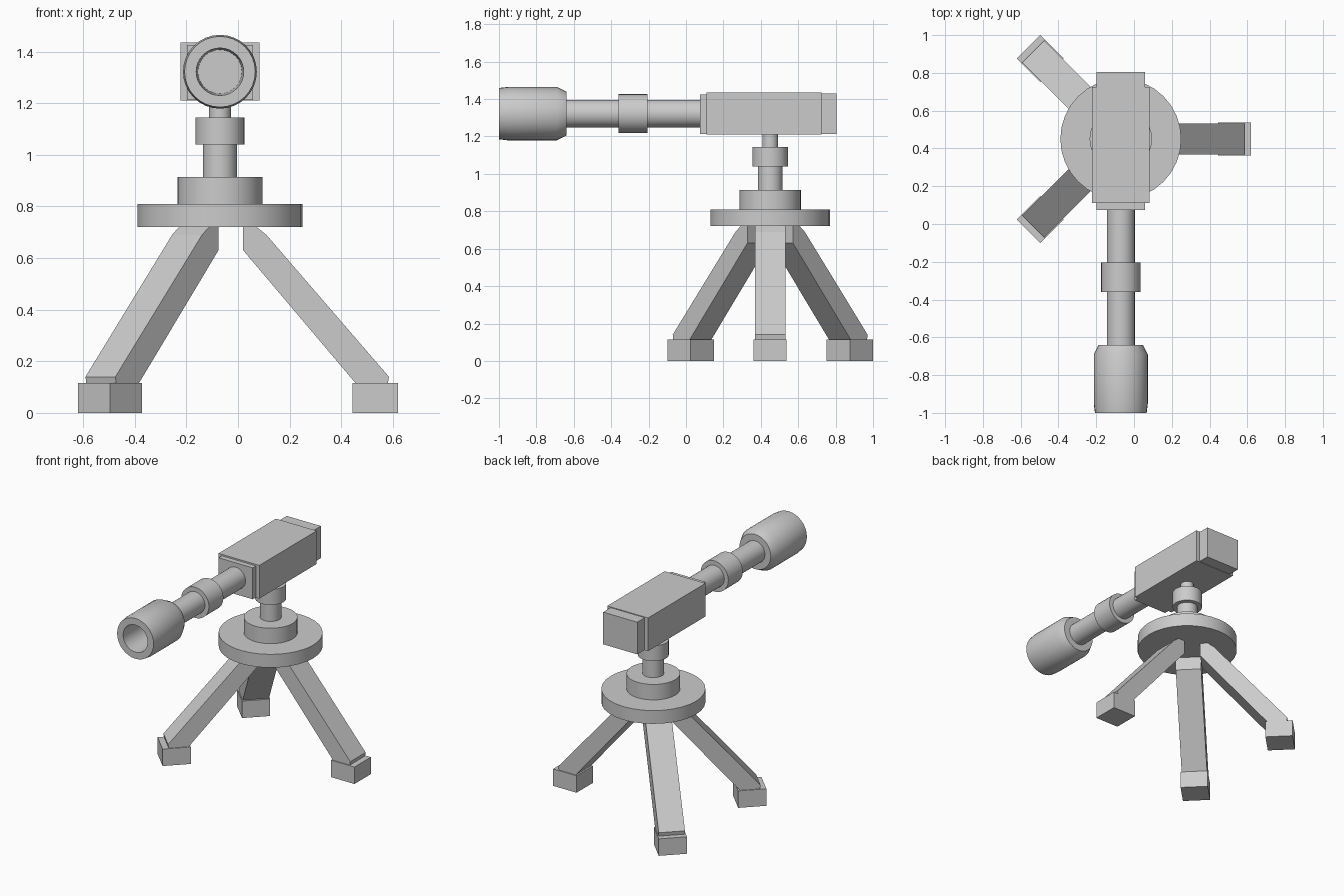
import bpy, bmesh
from math import radians, cos, sin, pi
from mathutils import Matrix, Vector

if "Cube" in bpy.data.objects:
    bpy.data.objects.remove(bpy.data.objects["Cube"])

CX, CY, BZ = -0.07, 0.45, 1.322   # pivot axis and barrel height


def finish(name, bm, smooth=False):
    bmesh.ops.recalc_face_normals(bm, faces=bm.faces)
    me = bpy.data.meshes.new(name)
    bm.to_mesh(me)
    bm.free()
    ob = bpy.data.objects.new(name, me)
    bpy.context.collection.objects.link(ob)
    if smooth:
        bpy.ops.object.select_all(action='DESELECT')
        ob.select_set(True)
        bpy.context.view_layer.objects.active = ob
        bpy.ops.object.shade_smooth_by_angle(angle=radians(30))
    return ob


def box(name, lo, hi, matrix=Matrix()):
    lo, hi = Vector(lo), Vector(hi)
    bm = bmesh.new()
    bmesh.ops.create_cube(bm, size=1)
    for v in bm.verts:
        v.co = matrix @ ((lo + hi) / 2 + Vector(a * b for a, b in zip(v.co, hi - lo)))
    return finish(name, bm)


def lathe(name, profile, matrix, n=32):
    """Revolve (radius, height) points about local z, closing on the axis."""
    bm = bmesh.new()
    rings = []
    for r, h in profile:
        if r == 0:
            rings.append([bm.verts.new(matrix @ Vector((0, 0, h)))] * n)
        else:
            rings.append([bm.verts.new(matrix @ Vector((r * cos(2 * pi * i / n), r * sin(2 * pi * i / n), h)))
                          for i in range(n)])
    for a, b in zip(rings, rings[1:]):
        for i in range(n):
            j = (i + 1) % n
            bm.faces.new(list(dict.fromkeys((a[i], a[j], b[j], b[i]))))
    return finish(name, bm, True)


def disc(name, r, a, b, matrix):
    return lathe(name, [(0, a), (r, a), (r, b), (0, b)], matrix)


# pedestal: base plate, turntable, post, collar, neck
up = Matrix.Translation((CX, CY, 0))
disc("base_plate", 0.32, 0.72, 0.81, up)
disc("turntable", 0.165, 0.80, 0.915, up)
disc("post", 0.066, 0.90, 1.10, up)
disc("post_collar", 0.095, 1.04, 1.145, up)
disc("post_neck", 0.042, 1.14, 1.23, up)

# three legs with square feet
for name, angle in (("right", 0), ("back_left", 135), ("front_left", 225)):
    m = up @ Matrix.Rotation(radians(angle), 4, 'Z')
    box(name + "_foot", (0.514, -0.088, 0), (0.69, 0.088, 0.115), m)
    # leg side profile (distance from axis, height), extruded across its width
    outline = [(0.07, 0.73), (0.13, 0.73), (0.18, 0.69), (0.655, 0.14),
               (0.64, 0.05), (0.56, 0.05), (0.53, 0.11), (0.09, 0.63)]
    outline[0] = (0.09, 0.72)
    bm = bmesh.new()
    sides = [[bm.verts.new(m @ Vector((x, y, z))) for x, z in outline] for y in (-0.082, 0.082)]
    bm.faces.new(sides[0])
    bm.faces.new(sides[1])
    for i in range(len(outline)):
        j = (i + 1) % len(outline)
        bm.faces.new((sides[0][i], sides[0][j], sides[1][j], sides[1][i]))
    finish(name + "_leg", bm)

# receiver body with narrower front and rear blocks
box("body", (CX - 0.153, 0.11, 1.21), (CX + 0.153, 0.725, 1.435))
box("body_front", (CX - 0.128, 0.075, 1.212), (CX + 0.128, 0.13, 1.425))
box("body_rear", (CX - 0.128, 0.70, 1.212), (CX + 0.128, 0.805, 1.43))

# barrel along -y, local z = distance from the pivot axis plane y = 0
fwd = Matrix.Translation((CX, 0, BZ)) @ Matrix.Rotation(radians(90), 4, 'X')
disc("barrel", 0.074, -0.12, 0.72, fwd)
disc("barrel_collar", 0.104, 0.205, 0.36, fwd)
lathe("muzzle", [(0, 0.64), (0.118, 0.64), (0.143, 0.69), (0.143, 0.95), (0.137, 1.0),
                 (0.092, 1.0), (0.085, 0.76), (0, 0.76)], fwd)
